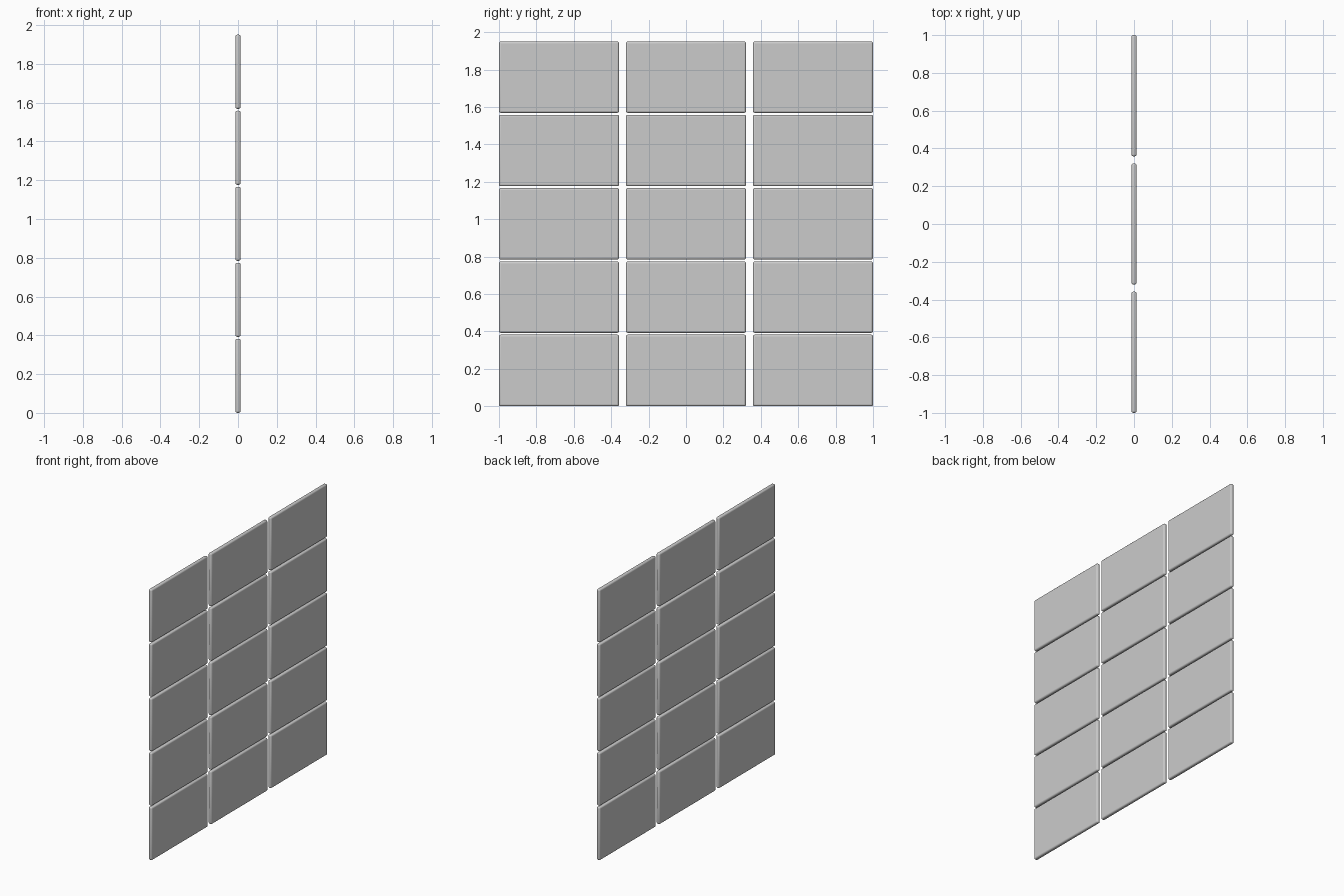
import bpy

if "Cube" in bpy.data.objects:
    bpy.data.objects.remove(bpy.data.objects["Cube"])

COLS, ROWS = 3, 5
WIDTH, HEIGHT, THICK = 0.642, 0.382, 0.027
PITCH_Y, PITCH_Z = 0.679, 0.392


def panel(name, y, z):
    # thin rectangular slab with rounded rim
    bpy.ops.mesh.primitive_cube_add(size=1, location=(0, y, z))
    ob = bpy.context.object
    ob.name = name
    ob.scale = (THICK, WIDTH, HEIGHT)
    bpy.ops.object.transform_apply(location=False, rotation=False, scale=True)
    bevel = ob.modifiers.new("rounded_rim", 'BEVEL')
    bevel.width = 0.01
    bevel.segments = 3
    bpy.ops.object.shade_smooth_by_angle()
    return ob


# grid of separate wall panels
for row in range(ROWS):
    for col in range(COLS):
        panel(f"wall_panel_{row + 1}_{col + 1}",
              (col - (COLS - 1) / 2) * PITCH_Y,
              HEIGHT / 2 + row * PITCH_Z)
